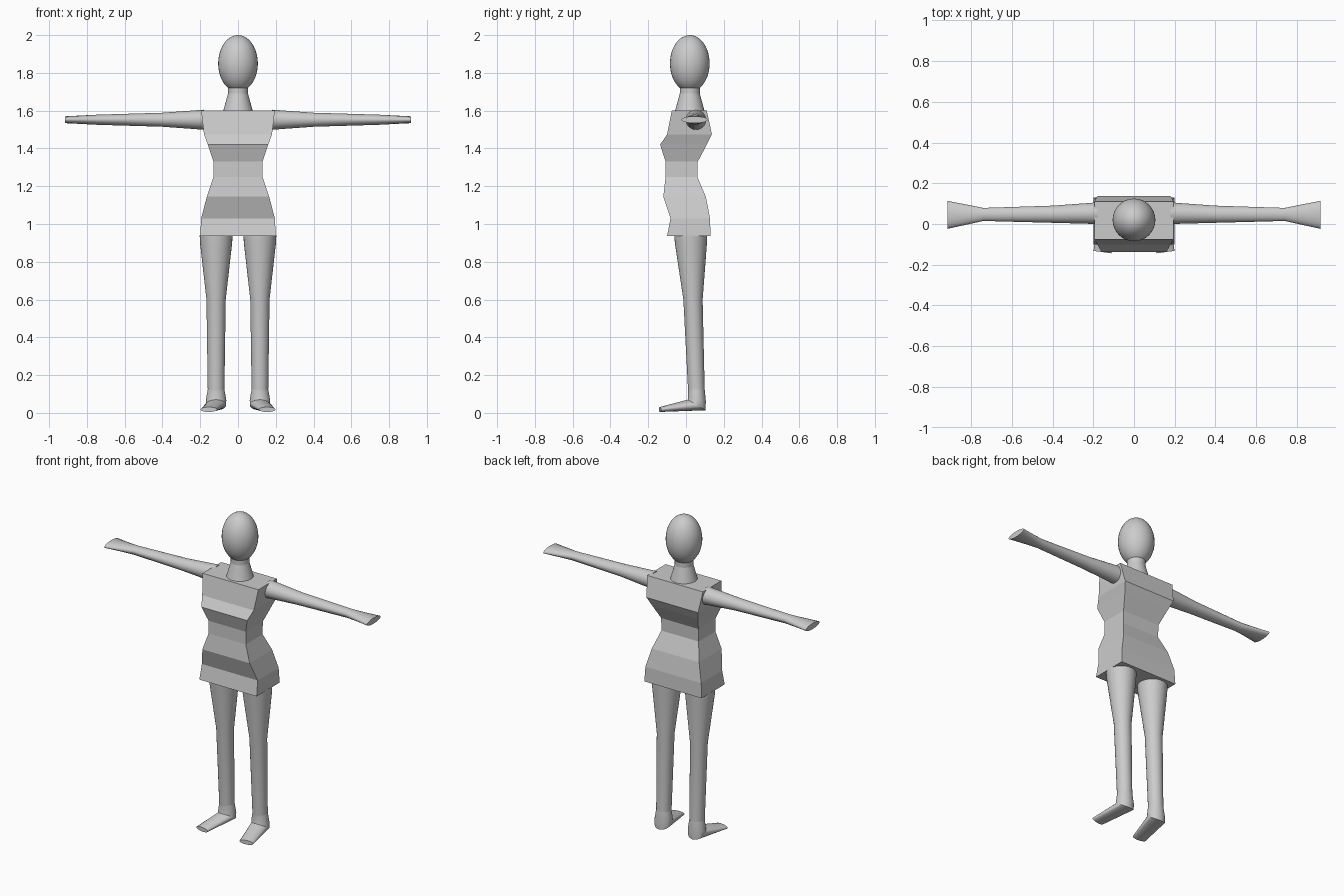
import bpy, bmesh
from math import cos, sin, tau, radians
from mathutils import Vector

if "Cube" in bpy.data.objects:
    bpy.data.objects.remove(bpy.data.objects["Cube"])


def finish(name, bm, angle=None):
    bmesh.ops.recalc_face_normals(bm, faces=bm.faces)
    mesh = bpy.data.meshes.new(name)
    bm.to_mesh(mesh)
    bm.free()
    ob = bpy.data.objects.new(name, mesh)
    bpy.context.collection.objects.link(ob)
    if angle:
        bpy.ops.object.select_all(action='DESELECT')
        ob.select_set(True)
        bpy.context.view_layer.objects.active = ob
        bpy.ops.object.shade_smooth_by_angle(angle=radians(angle))
    return ob


def loft(name, rings, angle=None):
    """Skin a list of point rings and cap both ends."""
    bm = bmesh.new()
    loops = [[bm.verts.new(p) for p in ring] for ring in rings]
    n = len(loops[0])
    for a, b in zip(loops, loops[1:]):
        for i in range(n):
            j = (i + 1) % n
            bm.faces.new((a[i], a[j], b[j], b[i]))
    bm.faces.new(loops[0])
    bm.faces.new(loops[-1])
    return finish(name, bm, angle)


def ellipse(center, u, v, n=32):
    c, u, v = Vector(center), Vector(u), Vector(v)
    return [c + u * cos(tau * i / n) + v * sin(tau * i / n) for i in range(n)]


def disc(x, y, z, r):
    return ellipse((x, y, z), (r, 0, 0), (0, r, 0))


# Head
bm = bmesh.new()
bmesh.ops.create_uvsphere(bm, u_segments=32, v_segments=24, radius=1)
bmesh.ops.scale(bm, vec=(0.105, 0.105, 0.15), verts=bm.verts)
bmesh.ops.translate(bm, vec=(0, 0.02, 1.85), verts=bm.verts)
finish("head", bm, 40)

# Neck
loft("neck", [disc(0, 0.02, z, r) for z, r in
              ((1.595, 0.079), (1.69, 0.053), (1.76, 0.053))], 12)

# Torso: z, half width, front y, back y
torso = [(1.60, 0.195, -0.075, 0.11), (1.475, 0.18, -0.10, 0.137),
         (1.42, 0.16, -0.137, 0.11), (1.33, 0.13, -0.108, 0.062),
         (1.25, 0.13, -0.108, 0.06), (1.145, 0.165, -0.12, 0.105),
         (1.03, 0.195, -0.082, 0.127), (0.937, 0.20, -0.10, 0.13)]
loft("torso", [[(-w, f, z), (w, f, z), (w, b, z), (-w, b, z)]
               for z, w, f, b in torso])

for side, s in (("left", 1), ("right", -1)):
    # Arm and flattened hand: x, y, half depth, half height
    arm = [(0.18, 0.053, 0.053, 0.053), (0.40, 0.048, 0.042, 0.037),
           (0.74, 0.047, 0.032, 0.027), (0.917, 0.045, 0.069, 0.018)]
    loft(side + "_arm", [ellipse((s * x, y, 1.552), (0, d, 0), (0, 0, h))
                         for x, y, d, h in arm], 30)

    # Leg: y, z, radius
    leg = [(0.025, 0.94, 0.087), (0.026, 0.90, 0.085), (0.037, 0.60, 0.051),
           (0.055, 0.12, 0.044)]
    loft(side + "_leg", [disc(s * 0.116, y, z, r) for y, z, r in leg], 30)

    # Foot: ankle, instep, heel sole, toe
    loft(side + "_foot", [
        disc(s * 0.116, 0.055, 0.125, 0.044),
        ellipse((s * 0.116, 0.058, 0.068), (0.054, 0, 0), (0, 0.047, -0.008)),
        ellipse((s * 0.117, 0.056, 0.042), (0.054, 0, 0), (0, 0.047, -0.028)),
        ellipse((s * 0.155, -0.138, 0.018), (0.044, s * 0.006, 0), (0, 0, -0.013)),
    ], 35)
